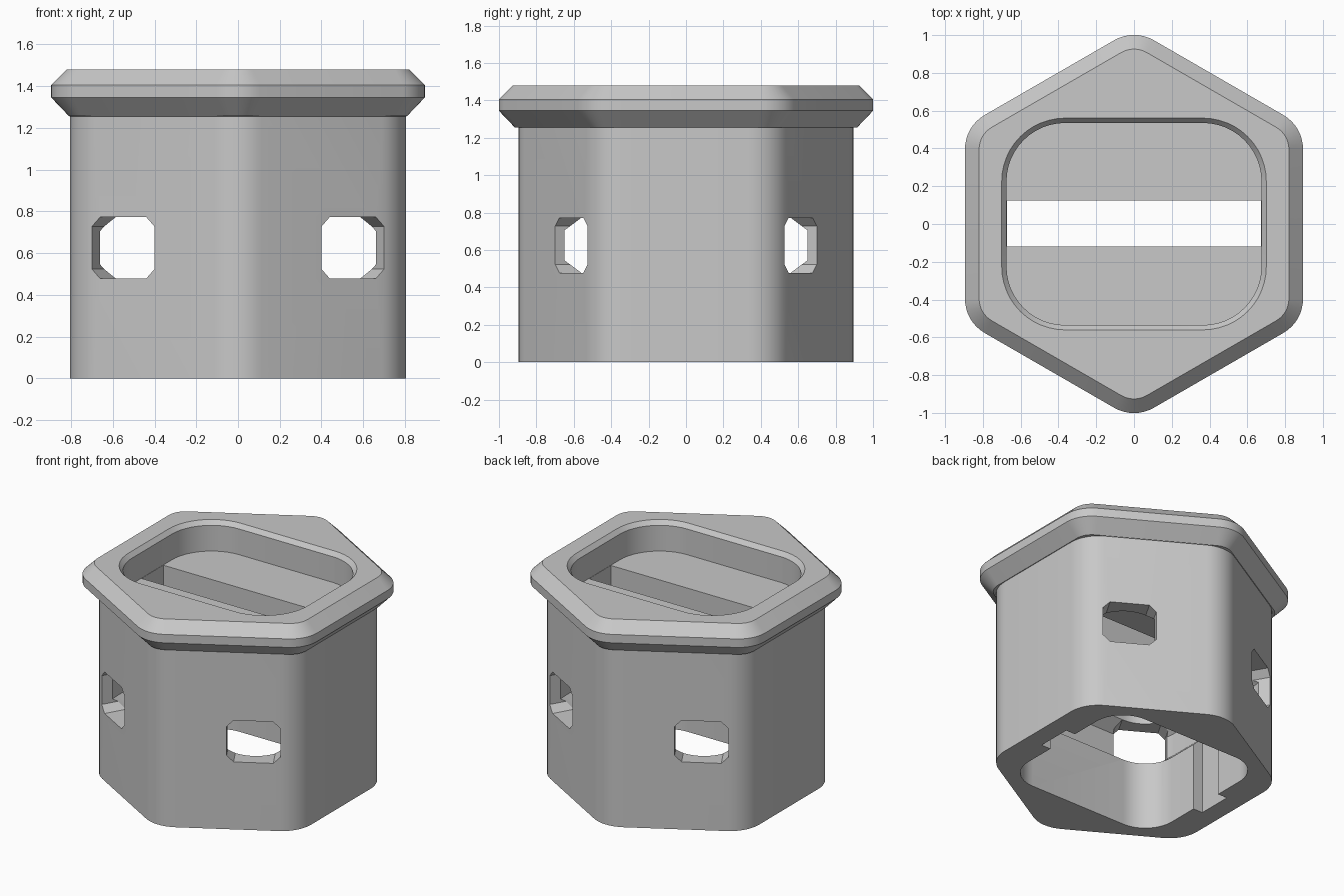
import bpy, bmesh, math
from mathutils import Vector

cube = bpy.data.objects.get("Cube")
if cube:
    bpy.data.objects.remove(cube, do_unlink=True)

grey = bpy.data.materials.new("plain_grey")
grey.use_nodes = True
colour = (0.58, 0.58, 0.58, 1)
grey.diffuse_color = colour
grey.node_tree.nodes["Principled BSDF"].inputs["Base Color"].default_value = colour


def arcs(centres, radius, first, span, steps):
    """Closed outline made of one arc per corner."""
    pts = []
    for i, (cx, cy) in enumerate(centres):
        for s in range(steps + 1):
            a = math.radians(first + span * (i + s / steps))
            pts.append((cx + radius * math.cos(a), cy + radius * math.sin(a)))
    return pts


def hexagon(apothem, radius):
    d = (apothem - radius) / math.cos(math.radians(30))
    centres = [(d * math.cos(math.radians(30 + 60 * i)),
                d * math.sin(math.radians(30 + 60 * i))) for i in range(6)]
    return arcs(centres, radius, 0, 60, 8)


def rounded_rect(hx, hy, radius):
    cx, cy = hx - radius, hy - radius
    return arcs([(cx, cy), (-cx, cy), (-cx, -cy), (cx, -cy)], radius, 0, 90, 12)


def loft(name, rings):
    """Closed solid through rings of 3D points."""
    bm = bmesh.new()
    loops = [[bm.verts.new(p) for p in ring] for ring in rings]
    n = len(loops[0])
    for low, high in zip(loops, loops[1:]):
        for i in range(n):
            j = (i + 1) % n
            bm.faces.new((low[i], low[j], high[j], high[i]))
    bm.faces.new(loops[0][::-1])
    bm.faces.new(loops[-1])
    bmesh.ops.recalc_face_normals(bm, faces=bm.faces)
    mesh = bpy.data.meshes.new(name)
    bm.to_mesh(mesh)
    bm.free()
    obj = bpy.data.objects.new(name, mesh)
    bpy.context.collection.objects.link(obj)
    obj.data.materials.append(grey)
    return obj


def stack(name, layers):
    return loft(name, [[(x, y, z) for x, y in outline] for outline, z in layers])


def cut(target, cutter):
    cutter.hide_render = True
    mod = target.modifiers.new("cut", 'BOOLEAN')
    mod.operation = 'DIFFERENCE'
    mod.solver = 'EXACT'
    mod.object = cutter
    bpy.context.view_layer.objects.active = target
    bpy.ops.object.modifier_apply(modifier=mod.name)
    bpy.data.objects.remove(cutter, do_unlink=True)


# Hexagonal body with a bevelled rim
housing = stack("hexagonal_housing", [
    (hexagon(0.806, 0.23), 0),
    (hexagon(0.806, 0.23), 1.255),
    (hexagon(0.81, 0.125), 1.256),
    (hexagon(0.895, 0.21), 1.345),
    (hexagon(0.895, 0.21), 1.405),
    (hexagon(0.82, 0.135), 1.48),
])

# Top pocket with a bevelled mouth
cut(housing, stack("pocket_cutter", [
    (rounded_rect(0.675, 0.535, 0.31), 1.268),
    (rounded_rect(0.675, 0.535, 0.31), 1.45),
    (rounded_rect(0.709, 0.569, 0.344), 1.49),
]))

# Lower hollow, open at the bottom, with a bevelled groove around its middle
hollow = rounded_rect(0.6, 0.56, 0.22)
groove = rounded_rect(0.668, 0.65, 0.25)
cut(housing, stack("hollow_cutter", [
    (hollow, -0.05), (hollow, 0.478), (groove, 0.545),
    (groove, 0.705), (hollow, 0.772), (hollow, 0.96),
]))

# Slot across the thick floor, leaving a channel down each end of the hollow
slot = [(0.673, 0.125), (-0.673, 0.125), (-0.673, -0.12), (0.673, -0.12)]
cut(housing, stack("slot_cutter", [(slot, -0.05), (slot, 1.35)]))

# Four side windows with clipped corners
half_w, half_h, clip = 0.173, 0.147, 0.045
octagon = [(half_w, half_h - clip), (half_w - clip, half_h),
           (clip - half_w, half_h), (-half_w, half_h - clip),
           (-half_w, clip - half_h), (clip - half_w, -half_h),
           (half_w - clip, -half_h), (half_w, clip - half_h)]
along = Vector((math.cos(math.radians(30)), -0.5, 0))
inward = Vector((-0.5, -math.cos(math.radians(30)), 0))
centre = Vector((0.55, 0.613, 0.625))
for sx in (1, -1):
    for sy in (1, -1):
        rings = []
        for depth in (-0.12, 0.25):
            pts = [centre + along * u + Vector((0, 0, v)) + inward * depth
                   for u, v in octagon]
            rings.append([(p.x * sx, p.y * sy, p.z) for p in pts])
        cut(housing, loft("window_cutter", rings))

bpy.ops.object.select_all(action='DESELECT')
housing.select_set(True)
bpy.context.view_layer.objects.active = housing
bpy.ops.object.shade_smooth_by_angle(angle=math.radians(25))
